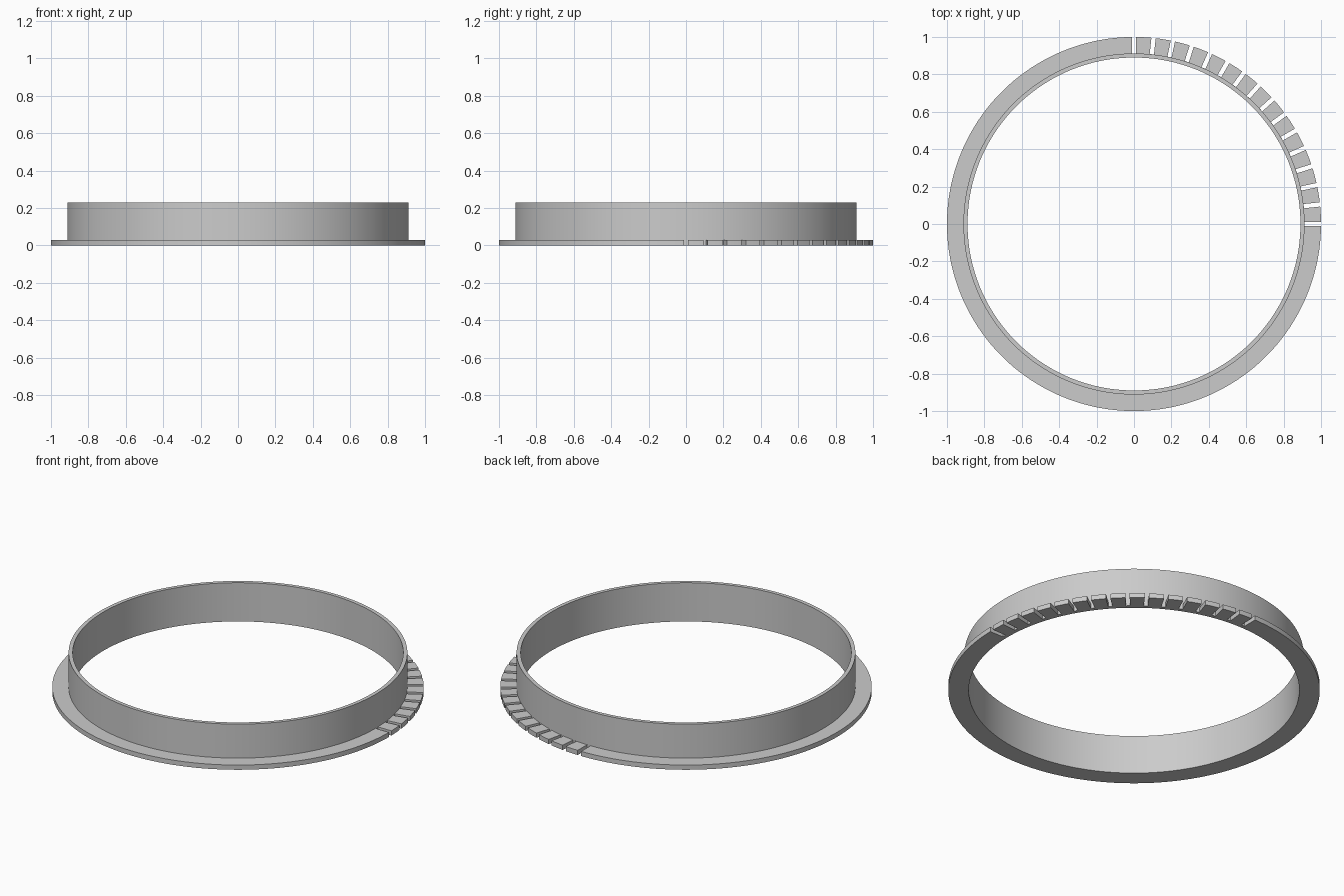
import bpy, bmesh, math
from mathutils import Matrix

cube = bpy.data.objects.get("Cube")
if cube:
    bpy.data.objects.remove(cube, do_unlink=True)

R_IN, R_WALL, R_OUT = 0.89, 0.912, 1.0
H_FLANGE, H_WALL = 0.028, 0.23
SEGMENTS = 180

grey = bpy.data.materials.new("plain grey")
grey.use_nodes = True
colour = (0.6, 0.6, 0.6, 1)
grey.diffuse_color = colour
grey.node_tree.nodes["Principled BSDF"].inputs["Base Color"].default_value = colour


def add_object(name, bm):
    bmesh.ops.recalc_face_normals(bm, faces=bm.faces)
    mesh = bpy.data.meshes.new(name)
    bm.to_mesh(mesh)
    bm.free()
    mesh.materials.append(grey)
    obj = bpy.data.objects.new(name, mesh)
    bpy.context.collection.objects.link(obj)
    return obj


# Flanged collar: an L-shaped section turned about z
profile = [(R_IN, 0), (R_OUT, 0), (R_OUT, H_FLANGE),
           (R_WALL, H_FLANGE), (R_WALL, H_WALL), (R_IN, H_WALL)]
bm = bmesh.new()
rings = []
for i in range(SEGMENTS):
    a = math.tau * i / SEGMENTS
    rings.append([bm.verts.new((r * math.cos(a), r * math.sin(a), z)) for r, z in profile])
for i, ring in enumerate(rings):
    after = rings[(i + 1) % SEGMENTS]
    for j in range(len(profile)):
        k = (j + 1) % len(profile)
        bm.faces.new((ring[j], after[j], after[k], ring[k]))
collar = add_object("flanged_collar", bm)

# Radial slots every six degrees through one quarter of the flange
bm = bmesh.new()
for i in range(16):
    turn = Matrix.Rotation(math.radians(6 * i), 4, 'Z')
    place = Matrix.Translation((R_WALL + 0.1005, 0, 0))
    size = Matrix.Diagonal((0.2, 0.023, 0.1, 1))
    bmesh.ops.create_cube(bm, size=1, matrix=turn @ place @ size)
cutter = add_object("slot_cutter", bm)
cutter.hide_render = True

cut = collar.modifiers.new("slots", 'BOOLEAN')
cut.operation = 'DIFFERENCE'
cut.solver = 'EXACT'
cut.object = cutter

bpy.ops.object.select_all(action='DESELECT')
collar.select_set(True)
bpy.context.view_layer.objects.active = collar
bpy.ops.object.modifier_apply(modifier=cut.name)
bpy.data.objects.remove(cutter, do_unlink=True)
bpy.ops.object.shade_smooth_by_angle(angle=math.radians(30))
